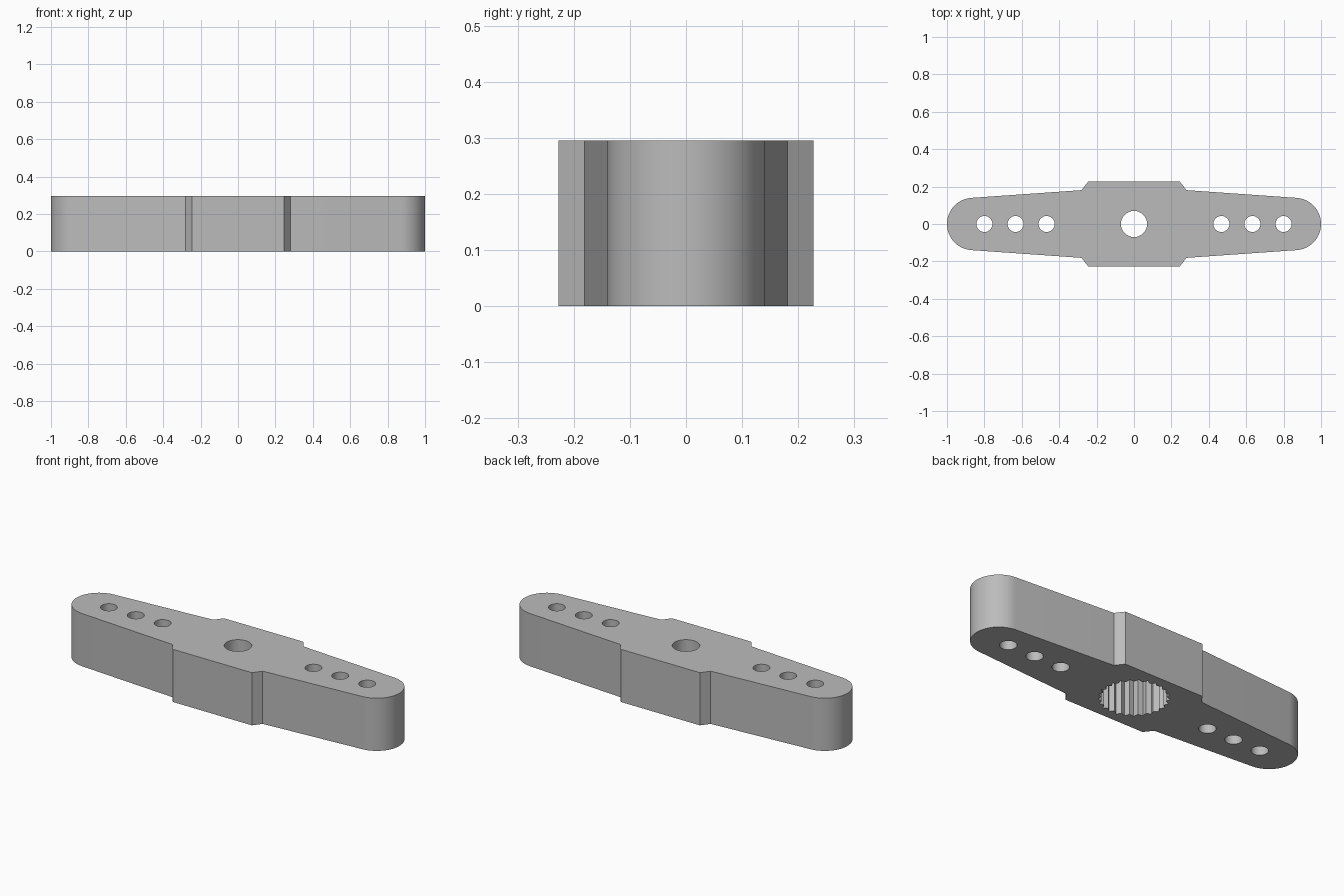
import bpy
import bmesh
from math import cos, sin, pi, radians

if "Cube" in bpy.data.objects:
    bpy.data.objects.remove(bpy.data.objects["Cube"], do_unlink=True)

HEIGHT = 0.295
SOCKET_DEPTH = 0.21
TEETH = 25

grey = bpy.data.materials.new("mid_grey")
grey.use_nodes = True
grey.diffuse_color = (0.5, 0.5, 0.5, 1)
grey.node_tree.nodes["Principled BSDF"].inputs["Base Color"].default_value = (0.5, 0.5, 0.5, 1)


def prism(name, outline, z0, z1):
    """Extrude a closed 2D outline between two heights."""
    bm = bmesh.new()
    base = bm.faces.new([bm.verts.new((x, y, z0)) for x, y in outline])
    top = bmesh.ops.extrude_face_region(bm, geom=[base])["geom"]
    verts = [v for v in top if isinstance(v, bmesh.types.BMVert)]
    bmesh.ops.translate(bm, verts=verts, vec=(0, 0, z1 - z0))
    bmesh.ops.recalc_face_normals(bm, faces=bm.faces)
    mesh = bpy.data.meshes.new(name)
    bm.to_mesh(mesh)
    bm.free()
    mesh.materials.append(grey)
    obj = bpy.data.objects.new(name, mesh)
    bpy.context.collection.objects.link(obj)
    return obj


def arc(cx, r, start, end, steps):
    return [(cx + r * cos(start + (end - start) * i / steps),
             r * sin(start + (end - start) * i / steps)) for i in range(steps + 1)]


def circle(cx, r, sides):
    return arc(cx, r, 0, 2 * pi, sides)[:-1]


def cut(target, name, outline, z0, z1):
    cutter = prism(name, outline, z0, z1)
    cutter.hide_render = True
    mod = target.modifiers.new(name, 'BOOLEAN')
    mod.operation = 'DIFFERENCE'
    mod.solver = 'EXACT'
    mod.object = cutter
    bpy.context.view_layer.objects.active = target
    bpy.ops.object.modifier_apply(modifier=name)
    bpy.data.objects.remove(cutter, do_unlink=True)


# Double arm: rounded tips, tapered sides and a wider chamfered hub
tilt = radians(86)
half = ([(0.245, -0.227), (0.28, -0.181)]
        + arc(0.86, 0.14, -tilt, tilt, 32)
        + [(0.28, 0.181), (0.245, 0.227)])
arm = prism("servo_arm", half + [(-x, -y) for x, y in half], 0, HEIGHT)

# Linkage holes on both sides
for side in (-1, 1):
    for i, x in enumerate((0.467, 0.633, 0.8)):
        cut(arm, f"linkage_hole_{side}_{i}", circle(side * x, 0.043, 32), -0.1, HEIGHT + 0.1)

# Screw hole through the hub
cut(arm, "screw_hole", circle(0, 0.07, 48), -0.1, HEIGHT + 0.1)

# Toothed shaft socket from below
teeth = []
for i in range(2 * TEETH):
    r = 0.178 if i % 2 == 0 else 0.16
    a = pi * i / TEETH
    teeth.append((r * cos(a), r * sin(a)))
cut(arm, "shaft_socket", teeth, -0.1, SOCKET_DEPTH)

# Smooth the round walls and keep the corners sharp
bpy.ops.object.select_all(action='DESELECT')
arm.select_set(True)
bpy.context.view_layer.objects.active = arm
bpy.ops.object.shade_smooth_by_angle(angle=radians(25))
